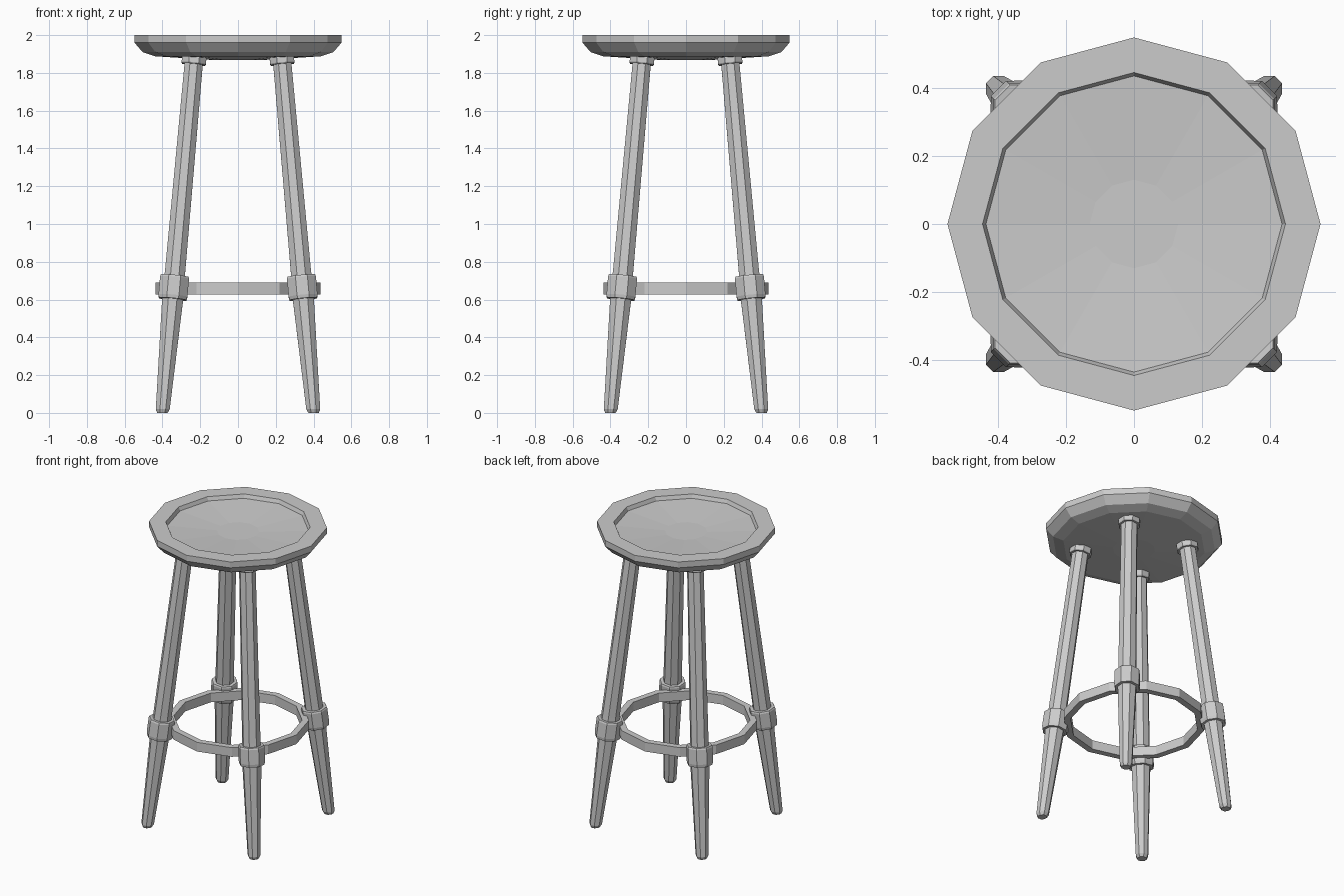
import bpy, math
from mathutils import Vector, Matrix

if "Cube" in bpy.data.objects:
    bpy.data.objects.remove(bpy.data.objects["Cube"])


def lathe(name, profile, sides, phase=0.0, closed=False, place=None):
    """Revolve (radius, height) points; place(local x, y, h) maps to the world."""
    place = place or (lambda x, y, h: (x, y, h))
    verts, faces = [], []
    for r, h in profile:
        for i in range(sides):
            a = phase + 2 * math.pi * i / sides
            verts.append(place(r * math.cos(a), r * math.sin(a), h))
    n = len(profile)
    for k in range(n if closed else n - 1):
        for i in range(sides):
            j = (i + 1) % sides
            m = (k + 1) % n
            faces.append((k * sides + i, k * sides + j, m * sides + j, m * sides + i))
    if not closed:
        faces.append(tuple(reversed(range(sides))))
        faces.append(tuple(range((n - 1) * sides, n * sides)))
    mesh = bpy.data.meshes.new(name)
    mesh.from_pydata(verts, [], faces)
    mesh.update()
    obj = bpy.data.objects.new(name, mesh)
    bpy.context.collection.objects.link(obj)
    return obj


# Seat: rounded underside, raised rim and dished top
lathe("seat", [(0.13, 1.868), (0.44, 1.888), (0.505, 1.91), (0.548, 1.96), (0.548, 2.0),
               (0.445, 2.0), (0.435, 1.975), (0.13, 1.955)], 12)

# Foot ring
lathe("foot_ring", [(0.395, 0.628), (0.437, 0.628), (0.437, 0.69), (0.395, 0.69)], 12, closed=True)

# Splayed legs, each with a collar at the ring and one under the seat
def leg_axis(z):
    return 0.40 - 0.0895 * z


for name, sx, sy in (("front_left", -1, -1), ("front_right", 1, -1),
                     ("back_right", 1, 1), ("back_left", -1, 1)):
    direction = Vector((-0.0895 * sx, -0.0895 * sy, 1)).normalized()
    out = Vector((sx, sy, 0)).normalized()
    side = direction.cross(out).normalized()
    radial = side.cross(direction)

    def tilted(x, y, h):
        c = Vector((sx * leg_axis(h), sy * leg_axis(h), h))
        return c + radial * x + side * y

    def level_foot(x, y, h):
        p = tilted(x, y, h)
        if h < 0.1:
            p.z = h
        return p

    ph = math.pi / 8
    lathe(name + "_leg", [(0.03, 0.0), (0.04, 0.02), (0.061, 0.62), (0.058, 0.75), (0.052, 1.89)],
          8, ph, place=level_foot)
    lathe(name + "_ring_collar", [(0.079, 0.602), (0.083, 0.62), (0.083, 0.715), (0.079, 0.725)],
          8, ph, place=tilted)
    lathe(name + "_seat_collar", [(0.066, 1.845), (0.07, 1.852), (0.07, 1.89)],
          8, ph, place=tilted)
